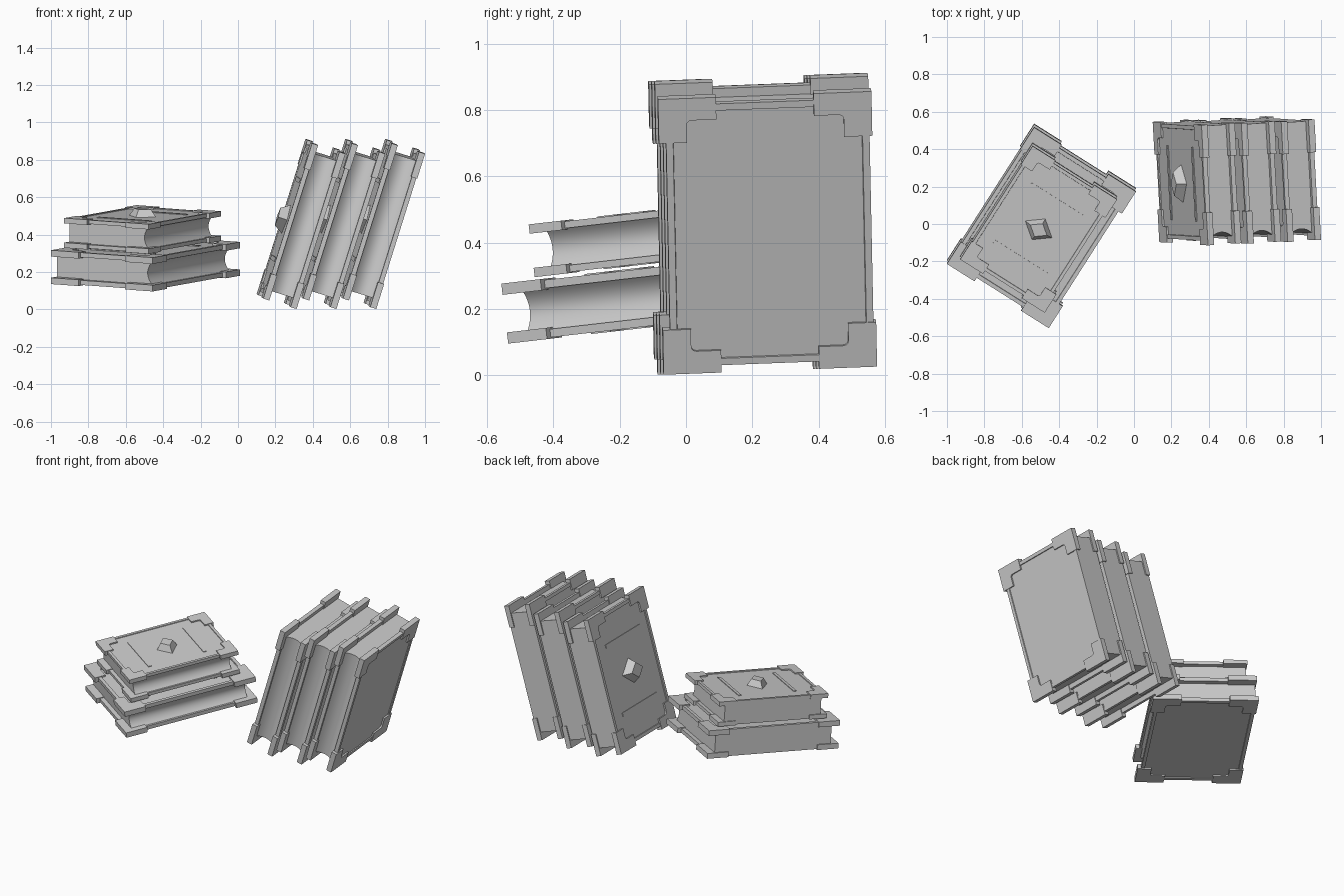
import bpy, bmesh, math
from mathutils import Matrix, Vector

if "Cube" in bpy.data.objects:
    bpy.data.objects.remove(bpy.data.objects["Cube"])

# One plain grey for everything
GREY = (0.6, 0.6, 0.6, 1)
mat = bpy.data.materials.new("plain grey")
mat.use_nodes = True
mat.diffuse_color = GREY
mat.node_tree.nodes["Principled BSDF"].inputs["Base Color"].default_value = GREY

# Book size: x = width (fore edge at +x), y = height, z = thickness (front cover at +z)
W, H = 0.645, 0.87
BRACKET, COVER, LIP = 0.034, 0.025, 0.004
SPINE_X, FORE_X, END_Y = -W / 2 + 0.008, W / 2 - 0.022, H / 2 - 0.022


def finish(bm, name, frame, smooth=False):
    bmesh.ops.recalc_face_normals(bm, faces=bm.faces)
    mesh = bpy.data.meshes.new(name)
    bm.to_mesh(mesh)
    bm.free()
    mesh.materials.append(mat)
    obj = bpy.data.objects.new(name, mesh)
    bpy.context.collection.objects.link(obj)
    obj.matrix_world = frame
    if smooth:
        bpy.ops.object.select_all(action="DESELECT")
        obj.select_set(True)
        bpy.context.view_layer.objects.active = obj
        bpy.ops.object.shade_smooth_by_angle(angle=math.radians(30))


def prism(bm, points, offset):
    """Extrude a closed outline of 3D points by offset."""
    face = bm.faces.new([bm.verts.new(p) for p in points])
    new = bmesh.ops.extrude_face_region(bm, geom=[face])["geom"]
    bmesh.ops.translate(bm, vec=offset, verts=[v for v in new if isinstance(v, bmesh.types.BMVert)])


def box(bm, x0, x1, y0, y1, z0, z1):
    prism(bm, [(x0, y0, z0), (x1, y0, z0), (x1, y1, z0), (x0, y1, z0)], (0, 0, z1 - z0))


def cover(name, frame, outer, side):
    """Board with a shallow sunken panel on its outside."""
    bm = bmesh.new()
    box(bm, SPINE_X, FORE_X, -END_Y, END_Y, side * (outer - COVER), side * outer)
    bmesh.ops.recalc_face_normals(bm, faces=bm.faces)
    face = max(bm.faces, key=lambda f: side * f.calc_center_median().z)
    bmesh.ops.inset_region(bm, faces=[face], thickness=0.03)
    bmesh.ops.inset_region(bm, faces=[face], thickness=0.002, depth=-0.006)
    finish(bm, name, frame)


def brackets(name, frame, thick):
    """Stepped guards on all eight corners, with a rounded inner notch."""
    arc = [(0.10 - 0.015 * math.sin(a), 0.085 - 0.015 * math.cos(a))
           for a in (math.radians(30 * i) for i in range(4))]
    outline = [(0, 0), (0.175, 0), (0.175, 0.07)] + arc + [(0.085, 0.14), (0, 0.14)]
    bm = bmesh.new()
    for sx in (-1, 1):
        for sy in (-1, 1):
            for sz in (-1, 1):
                pts = [(sx * (W / 2 - u), sy * (H / 2 - v), sz * thick / 2) for u, v in outline]
                prism(bm, pts, (0, 0, -sz * BRACKET))
    finish(bm, name, frame)


def pages(name, frame, half):
    """Page block with a flat spine and a hollow fore edge."""
    fore, dip, n = FORE_X - 0.012, 0.03, 12
    y = H / 2 - 0.05
    prof = [(SPINE_X, half), (SPINE_X, -half)]
    for i in range(n + 1):
        t = 2 * i / n - 1
        prof.append((fore - dip * (1 - t * t), half * t))
    bm = bmesh.new()
    prism(bm, [(px, -y, pz) for px, pz in prof], (0, 2 * y, 0))
    finish(bm, name, frame, smooth=True)


def ornaments(name, frame, top):
    """Two bars and a cut diamond stud on the front cover."""
    bm = bmesh.new()
    for s in (-1, 1):
        box(bm, -0.2, 0.2, s * 0.22 - 0.012, s * 0.22 + 0.012, top - 0.008, top - 0.001)
    finish(bm, name + "_bars", frame)
    bm = bmesh.new()
    stud = Matrix.Translation((0, 0, top + 0.016)) @ Matrix.Diagonal((0.105, 0.082, 1, 1))
    bmesh.ops.create_cone(bm, cap_ends=True, segments=4, radius1=1, radius2=0.6,
                          depth=0.052, matrix=stud)
    finish(bm, name + "_stud", frame)


def book(name, center, x_dir, y_dir, thick, scale=1):
    x = Vector(x_dir).normalized()
    z = x.cross(Vector(y_dir)).normalized()
    y = z.cross(x)
    frame = (Matrix.Translation(center) @ Matrix((x, y, z)).transposed().to_4x4()
             @ Matrix.Scale(scale, 4))
    thick /= scale
    outer = thick / 2 - LIP
    cover(name + "_front_cover", frame, outer, 1)
    cover(name + "_back_cover", frame, outer, -1)
    brackets(name + "_corner_guards", frame, thick)
    pages(name + "_pages", frame, outer - COVER + 0.001)
    ornaments(name, frame, outer)


# Two books lying in a pile
SLOPE = 0.115
flat_x = (0.845, -0.533, -0.533 * SLOPE)
flat_y = (0.533, 0.845, 0.845 * SLOPE)
book("lower_book", (-0.495, -0.01, 0.248), flat_x, flat_y, 0.182)
book("upper_book", (-0.51, -0.02, 0.427), flat_x, flat_y, 0.16, 0.83)

# Three books leaning side by side
for i in range(3):
    book(f"leaning_book_{i + 1}", (0.337 + 0.213 * i, 0.222 + 0.009 * i, 0.457),
         (0.055, -1, -0.038), (0.3, -0.02, 0.954), 0.187)
